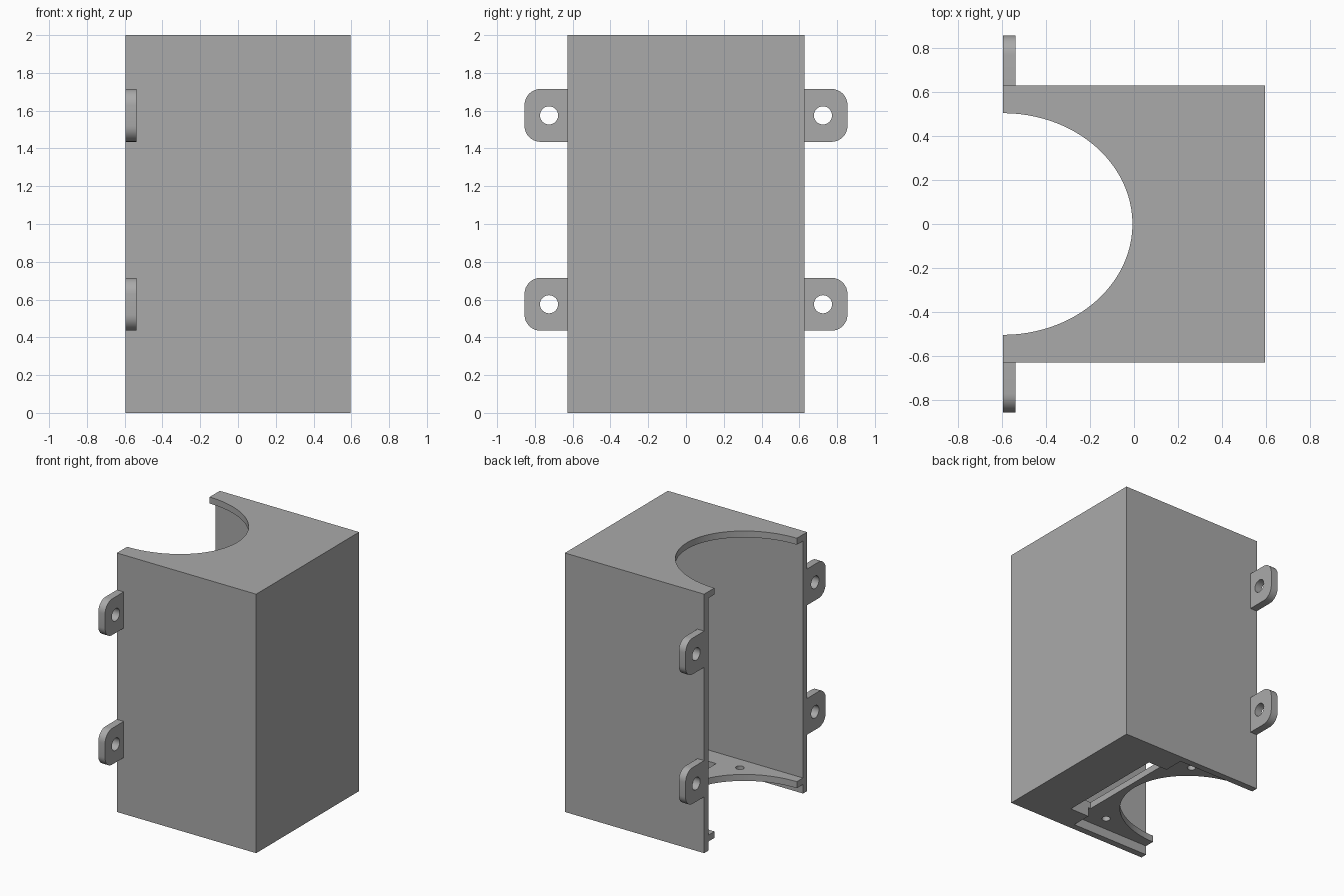
import bpy, bmesh, math
from mathutils import Matrix

if "Cube" in bpy.data.objects:
    bpy.data.objects.remove(bpy.data.objects["Cube"])

grey = bpy.data.materials.new("grey plastic")
grey.diffuse_color = (0.4, 0.4, 0.4, 1)
grey.use_nodes = True
grey.node_tree.nodes["Principled BSDF"].inputs["Base Color"].default_value = grey.diffuse_color


def finish(name, bm):
    bmesh.ops.recalc_face_normals(bm, faces=bm.faces)
    mesh = bpy.data.meshes.new(name)
    bm.to_mesh(mesh)
    bm.free()
    mesh.materials.append(grey)
    ob = bpy.data.objects.new(name, mesh)
    bpy.context.collection.objects.link(ob)
    return ob


def box(name, x0, x1, y0, y1, z0, z1):
    bm = bmesh.new()
    bmesh.ops.create_cube(bm, size=1, matrix=Matrix.Translation(
        ((x0 + x1) / 2, (y0 + y1) / 2, (z0 + z1) / 2))
        @ Matrix.Diagonal((x1 - x0, y1 - y0, z1 - z0, 1)))
    return finish(name, bm)


def cylinder(name, centre, rx, ry, depth, rot=Matrix(), n=32):
    bm = bmesh.new()
    bmesh.ops.create_cone(bm, cap_ends=True, segments=n, radius1=1, radius2=1, depth=depth,
                          matrix=Matrix.Translation(centre) @ rot @ Matrix.Diagonal((rx, ry, 1, 1)))
    return finish(name, bm)


def cut(ob, cutters):
    for c in cutters:
        m = ob.modifiers.new("cut", 'BOOLEAN')
        m.operation, m.solver, m.object = 'DIFFERENCE', 'EXACT', c
        bpy.context.view_layer.objects.active = ob
        bpy.ops.object.modifier_apply(modifier=m.name)
        bpy.data.objects.remove(c)


def smooth(ob):
    bpy.ops.object.select_all(action='DESELECT')
    ob.select_set(True)
    bpy.context.view_layer.objects.active = ob
    bpy.ops.object.shade_smooth_by_angle(angle=math.radians(30))


X, Y, T = 0.595, 0.628, 0.05    # half width, half depth, wall thickness
FLOOR, RECESS = 0.12, 0.07      # inner floor height, underside recess depth

# Housing open at the left, with oval cut-outs in top and floor
housing = box("housing", -X, X, -Y, Y, 0, 2)
cut(housing, [
    box("cavity", -X - 0.2, X - T, -Y + T, Y - T, FLOOR, 2 - T),
    cylinder("oval_cutout", (-X, 0, 1), 0.588, 0.503, 3, n=96),
    box("underside_recess", -X - 0.2, 0.06, -Y + T, Y - T, -0.2, RECESS),
    box("floor_slot", 0.04, 0.22, -0.425, 0.425, -0.2, FLOOR + 0.1),
    cylinder("screw_hole", (-0.135, 0.465, 0.1), 0.03, 0.03, 0.4),
    cylinder("screw_hole", (-0.135, -0.465, 0.1), 0.03, 0.03, 0.4),
])
smooth(housing)


# Rounded mounting ears on both sides
def ear(side, zc):
    r, half, y_in, y_out = 0.085, 0.14, Y, 0.855
    pts = [(y_in, -half)]
    for sign, start in ((-1, -90), (1, 0)):
        for i in range(9):
            a = math.radians(start + i * 90 / 8)
            pts.append((y_out - r + r * math.cos(a), sign * (half - r) + r * math.sin(a)))
    pts.append((y_in, half))
    bm = bmesh.new()
    face = bm.faces.new([bm.verts.new((-X, side * y, zc + z)) for y, z in pts])
    new = bmesh.ops.extrude_face_region(bm, geom=[face])["geom"]
    bmesh.ops.translate(bm, vec=(0.058, 0, 0),
                        verts=[v for v in new if isinstance(v, bmesh.types.BMVert)])
    ob = finish("mounting_ear", bm)
    cut(ob, [cylinder("ear_hole", (-X, side * 0.725, zc), 0.048, 0.048, 0.4,
                      Matrix.Rotation(math.pi / 2, 4, 'Y'))])
    smooth(ob)


for side in (-1, 1):
    for zc in (0.575, 1.575):
        ear(side, zc)
